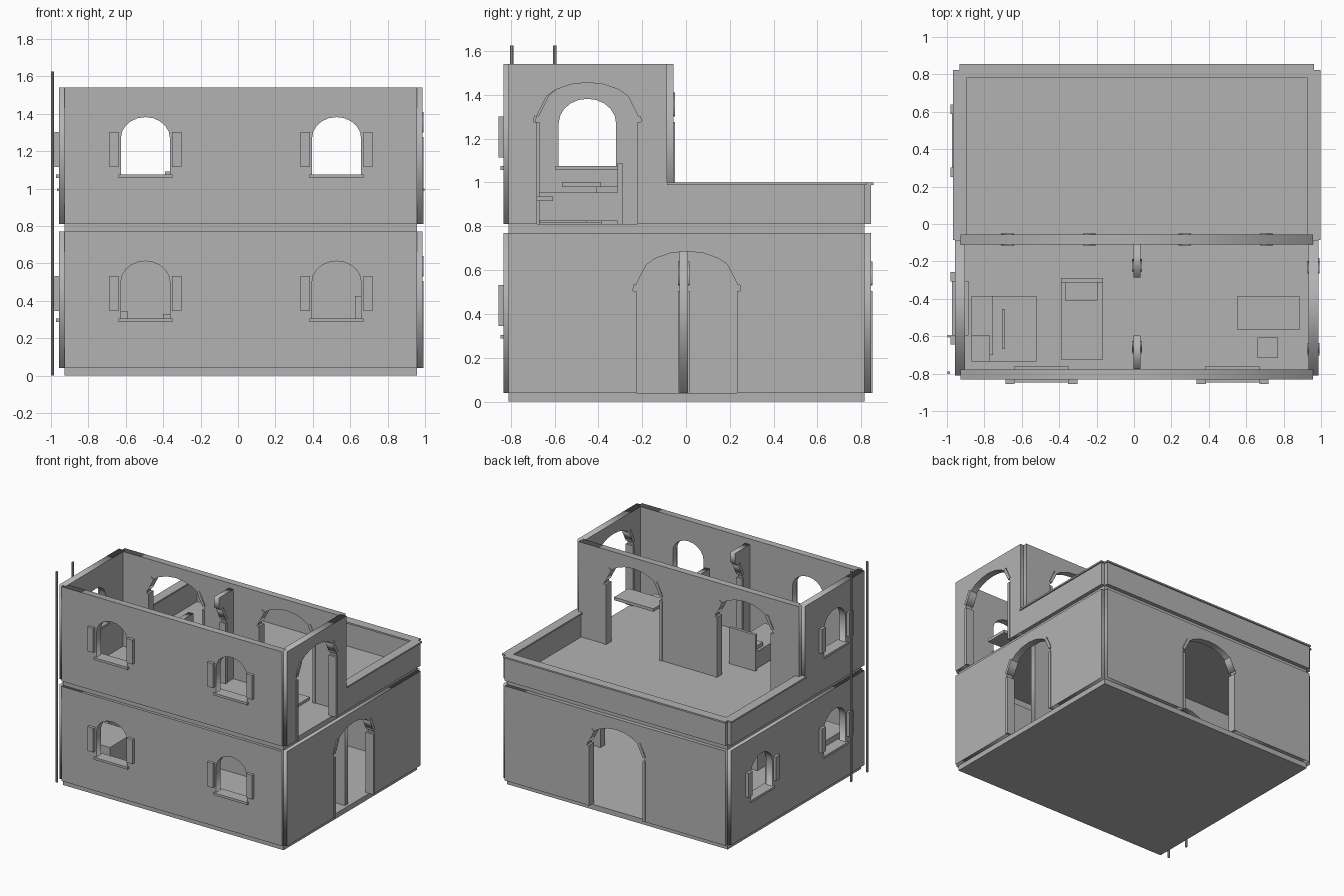
import bpy, bmesh, math
from mathutils import Matrix, Vector

scene = bpy.context.scene
old = bpy.data.objects.get("Cube")
if old:
    bpy.data.objects.remove(old, do_unlink=True)

plaster = bpy.data.materials.new("grey_plaster")
plaster.use_nodes = True
GREY = (0.45, 0.45, 0.45, 1)
plaster.diffuse_color = GREY
plaster.node_tree.nodes["Principled BSDF"].inputs["Base Color"].default_value = GREY

# Plan and storey heights
GROUND, UPPER = 0.04, 0.81
LOW_TOP, HIGH_TOP = 0.77, 1.54
X0, X1, Y0, Y1 = -0.957, 0.987, -0.832, 0.845   # outer wall faces
T, N = 0.053, 0.03                              # wall thickness, corner notch
ROOM_BACK = -0.056
DOOR_W, DOOR_SPRING, DOOR_TOP = 0.245, 0.475, 0.646
WIN_W, WIN_BASE, WIN_SPRING, WIN_TOP = 0.131, 0.262, 0.46, 0.572
SIDE_C, ARCHES, FRONT_WINDOWS = -0.45, (-0.457, 0.49), (-0.495, 0.527)


def add_object(name, mesh):
    ob = bpy.data.objects.new(name, mesh)
    scene.collection.objects.link(ob)
    mesh.materials.clear()
    mesh.materials.append(plaster)
    return ob


def box(name, x0, x1, y0, y1, z0, z1):
    bm = bmesh.new()
    bmesh.ops.create_cube(bm, size=1)
    bmesh.ops.scale(bm, vec=(x1 - x0, y1 - y0, z1 - z0), verts=bm.verts)
    bmesh.ops.translate(bm, vec=((x0 + x1) / 2, (y0 + y1) / 2, (z0 + z1) / 2), verts=bm.verts)
    mesh = bpy.data.meshes.new(name)
    bm.to_mesh(mesh)
    bm.free()
    return add_object(name, mesh)


def axis_box(name, axis, u0, u1, w0, w1, z0, z1):
    """Box on a wall: u runs along the wall, w through it."""
    if axis == "y":
        return box(name, u0, u1, w0, w1, z0, z1)
    return box(name, w0, w1, u0, u1, z0, z1)


def prism(name, axis, outlines, w0, w1):
    """Extrude upright outlines (inner ones become holes) through a wall."""
    curve = bpy.data.curves.new(name, "CURVE")
    curve.dimensions = "2D"
    curve.fill_mode = "BOTH"
    curve.extrude = (w1 - w0) / 2
    for pts in outlines:
        sp = curve.splines.new("POLY")
        sp.points.add(len(pts) - 1)
        for p, (u, v) in zip(sp.points, pts):
            p.co = (u, v, 0, 1)
        sp.use_cyclic_u = True
    temp = bpy.data.objects.new(name + "_profile", curve)
    scene.collection.objects.link(temp)
    graph = bpy.context.evaluated_depsgraph_get()
    mesh = bpy.data.meshes.new_from_object(temp.evaluated_get(graph))
    bpy.data.objects.remove(temp, do_unlink=True)
    mid = (w0 + w1) / 2
    if axis == "y":
        m = Matrix.Translation((0, mid, 0)) @ Matrix.Rotation(math.pi / 2, 4, "X")
    else:
        m = Matrix(((0, 0, 1, mid), (1, 0, 0, 0), (0, 1, 0, 0), (0, 0, 0, 1)))
    mesh.transform(m)
    return add_object(name, mesh)


def arch(c, half, base, spring, top, n=10):
    """Arched opening, from the low-u foot over to the high-u foot."""
    pts = [(c - half, base)]
    for i in range(n + 1):
        a = math.pi * (1 - i / n)
        pts.append((c + half * math.cos(a), spring + (top - spring) * math.sin(a)))
    return pts + [(c + half, base)]


def door_trim(name, axis, c, z, w0, w1):
    """Jamb strips and leaning blocks at the arch springing."""
    out = 0.006
    for s, side in ((-1, "a"), (1, "b")):
        e = c + s * DOOR_W
        u = sorted((e + s * 0.004, e - s * 0.016))
        axis_box(f"{name}_jamb_{side}", axis, *u, w0 - out, w1 + out, z, z + DOOR_SPRING - 0.01)
        block = [(e + s * 0.008, z + 0.5), (e - s * 0.012, z + 0.49),
                 (e - s * 0.06, z + 0.585), (e - s * 0.04, z + 0.6)]
        prism(f"{name}_brace_{side}", axis, [block], w0 - out, w1 + out)


def wall(name, axis, u0, u1, w0, w1, z0, z1, doors=(), windows=(), outside=-1):
    outline = [(u0, z0)]
    for c in doors:
        outline += arch(c, DOOR_W, z0, z0 + DOOR_SPRING, z0 + DOOR_TOP)
        door_trim(f"{name}_door", axis, c, z0, w0, w1)
    outline += [(u1, z0), (u1, z1), (u0, z1)]
    holes = [arch(c, WIN_W, z0 + WIN_BASE, z0 + WIN_SPRING, z0 + WIN_TOP) for c in windows]
    prism(name, axis, [outline] + holes, w0, w1)
    # Sills and open shutters
    for c in windows:
        axis_box(f"{name}_sill", axis, c - 0.145, c + 0.145, w0 - 0.015, w1 + 0.02,
                 z0 + 0.247, z0 + 0.265)
        for s in (-1, 1):
            u = sorted((c + s * 0.143, c + s * 0.193))
            axis_box(f"{name}_shutter", axis, *u, w0 - 0.023, w0, z0 + 0.305, z0 + 0.492)


# Floor slabs
for name, z0, z1 in (("ground_slab", 0, GROUND), ("middle_slab", LOW_TOP, UPPER)):
    box(name, X0 + N, X1 - N, Y0 + 0.022, Y1 - N, z0, z1)

# Ground storey
wall("lower_front_wall", "y", X0 + N, X1 - N, Y0, Y0 + T, GROUND, LOW_TOP, windows=FRONT_WINDOWS)
wall("lower_back_wall", "y", X0 + N, X1 - N, Y1 - T, Y1, GROUND, LOW_TOP, doors=(0.005,))
wall("lower_left_wall", "x", Y0 + 0.022, Y1 - N, X1 - T, X1, GROUND, LOW_TOP, doors=(0.004,))
wall("lower_right_wall", "x", Y0 + 0.022, Y1 - N, X0, X0 + T, GROUND, LOW_TOP,
     windows=(SIDE_C, 0.445))
wall("lower_partition", "y", X0 + T, X1 - T, -0.03, 0.01, GROUND, LOW_TOP, doors=ARCHES)

# Upper room
wall("upper_front_wall", "y", X0 + N, X1 - N, Y0, Y0 + T, UPPER, HIGH_TOP, windows=FRONT_WINDOWS)
wall("upper_back_wall", "y", X0 + N, X1 - N, ROOM_BACK - T, ROOM_BACK, UPPER, HIGH_TOP, doors=ARCHES)
wall("upper_left_wall", "x", Y0 + 0.022, ROOM_BACK - N, X1 - T, X1, UPPER, HIGH_TOP, doors=(SIDE_C,))
wall("upper_right_wall", "x", Y0 + 0.022, ROOM_BACK - N, X0, X0 + T, UPPER, HIGH_TOP,
     windows=(SIDE_C,))

# Upper partition: two half arches with an open gap between them
C, GAP, HALF = -0.44, 0.155, 0.335
for s, side in ((-1, "front"), (1, "back")):
    curve_pts = [(C + s * abs(u - C), v) for u, v in
                 arch(C, DOOR_W, UPPER, UPPER + DOOR_SPRING, UPPER + DOOR_TOP) if u - C > GAP]
    pts = [(C + s * HALF, UPPER), (C + s * HALF, 1.5), (C + s * GAP, 1.5),
           (C + s * GAP, 1.42)] + curve_pts
    prism(f"upper_partition_{side}", "x", [pts], -0.004, 0.036)
door_trim("upper_partition", "x", C, UPPER, -0.004, 0.036)

# Terrace parapet and its thin coping
PAR, CAP = 0.988, 1.0
box("parapet_back", X0 + N, X1 - N, Y1 - T, Y1, UPPER, PAR)
box("coping_back", X0 + N - 0.006, X1 - N + 0.006, Y1 - T - 0.008, Y1 + 0.01, PAR, CAP)
for side, x0, x1 in (("right", X0, X0 + T), ("left", X1 - T, X1)):
    box(f"parapet_{side}", x0, x1, ROOM_BACK - N, Y1 - N, UPPER, PAR)
    box(f"coping_{side}", x0 - 0.01, x1 + 0.01, ROOM_BACK - N, Y1 - N + 0.008, PAR, CAP)

# Drain poles
for y in (-0.6, -0.795):
    bm = bmesh.new()
    bmesh.ops.create_cone(bm, cap_ends=True, segments=8, radius1=0.008, radius2=0.008, depth=1.625)
    bmesh.ops.translate(bm, vec=(-0.991, y, 0.8125), verts=bm.verts)
    mesh = bpy.data.meshes.new("drain_pole")
    bm.to_mesh(mesh)
    bm.free()
    add_object("drain_pole", mesh)

# Upper furniture
box("bed_base", -0.39, -0.165, -0.725, -0.305, 0.825, 0.955)
box("bed_headboard", -0.39, -0.165, -0.312, -0.29, UPPER, 1.09)
box("bed_pillow", -0.37, -0.195, -0.41, -0.312, 0.955, 0.985)
box("table_top", 0.55, 0.887, -0.565, -0.388, 0.98, 1.003)
box("stool_seat", 0.66, 0.77, -0.717, -0.607, 0.915, 0.937)
box("floor_mat", -0.87, -0.52, -0.736, -0.385, UPPER, 0.82)
box("mat_fold", -0.87, -0.754, -0.70, -0.385, 0.82, 0.83)
box("mat_cushion", -0.87, -0.77, -0.736, -0.595, 0.82, 0.85)
box("mat_rod", -0.705, -0.69, -0.667, -0.455, 0.82, 0.832)

# Lower furniture
box("lower_chest", -0.88, -0.59, -0.72, -0.4, GROUND, 0.345)
box("lower_bench", -0.40, -0.18, -0.72, -0.3, GROUND, 0.33)
box("lower_board", 0.625, 0.85, -0.42, -0.38, GROUND, 0.425)
